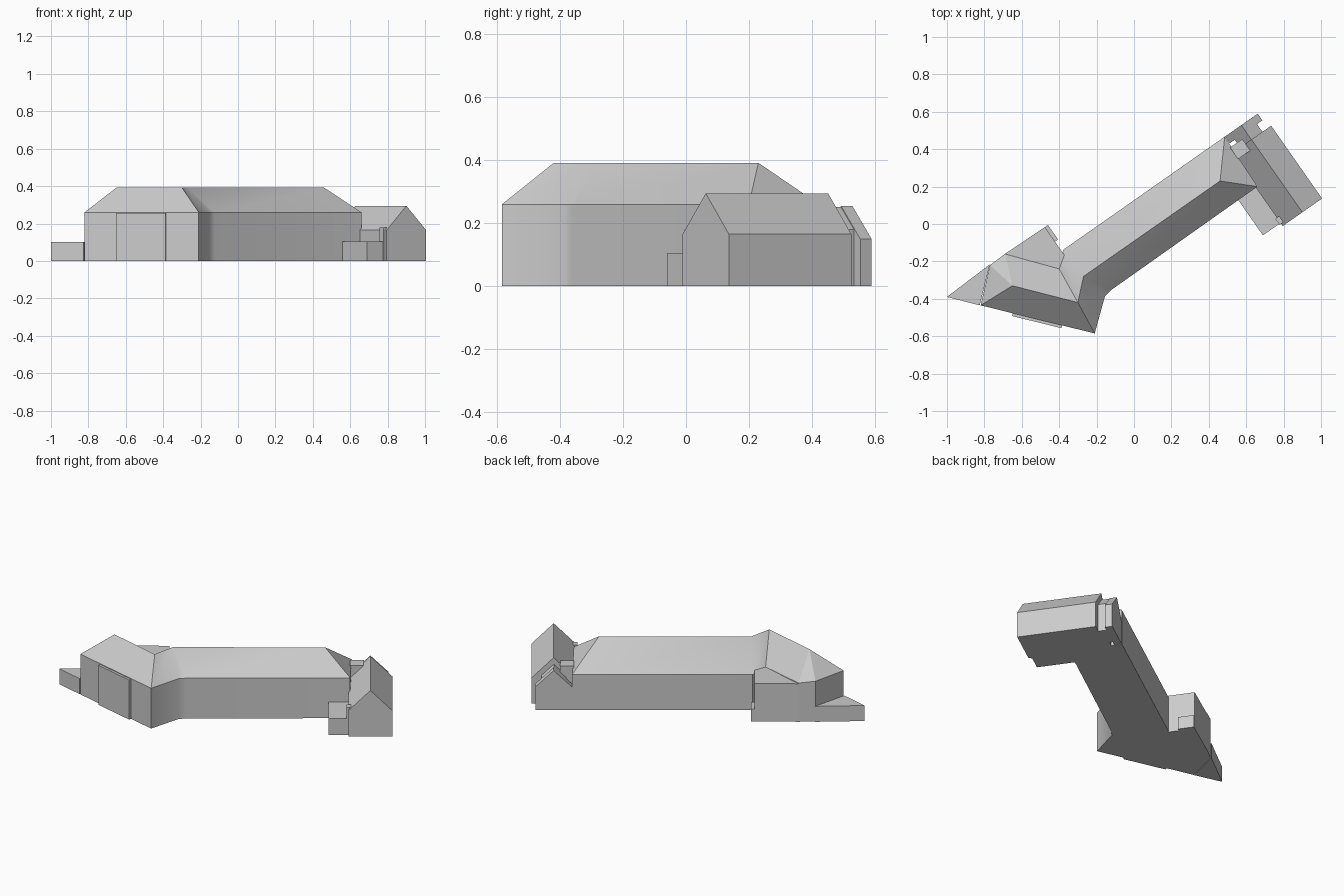
import bpy, bmesh
from math import radians, cos, sin
from mathutils import Vector

cube = bpy.data.objects.get("Cube")
if cube:
    bpy.data.objects.remove(cube, do_unlink=True)

grey = bpy.data.materials.new("plain_grey")
grey.use_nodes = True
GREY = (0.6, 0.6, 0.6, 1)
grey.diffuse_color = GREY
grey.node_tree.nodes["Principled BSDF"].inputs["Base Color"].default_value = GREY

TURN = radians(35)  # heading of the long hall


def hall(u, n):
    """Point given along (u) and across (n) the long hall."""
    return (u * cos(TURN) - n * sin(TURN), u * sin(TURN) + n * cos(TURN))


def finish(name, bm, smooth=False):
    bmesh.ops.recalc_face_normals(bm, faces=bm.faces)
    mesh = bpy.data.meshes.new(name)
    bm.to_mesh(mesh)
    bm.free()
    mesh.materials.append(grey)
    ob = bpy.data.objects.new(name, mesh)
    bpy.context.collection.objects.link(ob)
    if smooth:
        bpy.ops.object.select_all(action="DESELECT")
        ob.select_set(True)
        bpy.context.view_layer.objects.active = ob
        bpy.ops.object.shade_smooth_by_angle(angle=radians(30))
    return ob


def extrude(name, ring, offset):
    """Closed solid from a ring of 3D points moved by an offset."""
    bm = bmesh.new()
    a = [bm.verts.new(p) for p in ring]
    b = [bm.verts.new(Vector(p) + Vector(offset)) for p in ring]
    bm.faces.new(a)
    bm.faces.new(b)
    for i in range(len(a)):
        j = (i + 1) % len(a)
        bm.faces.new((a[i], a[j], b[j], b[i]))
    return finish(name, bm)


def prism(name, plan, height):
    return extrude(name, [(x, y, 0) for x, y in plan], (0, 0, height))


def block(name, u0, u1, n0, n1, height):
    prism(name, [hall(u0, n0), hall(u1, n0), hall(u1, n1), hall(u0, n1)], height)


def gable(name, u0, u1, n0, n1, eave, top):
    """Gabled house with its ridge running across the hall."""
    profile = [(u0, 0), (u1, 0), (u1, eave), ((u0 + u1) / 2, top), (u0, eave)]
    step = Vector(hall(0, n1 - n0)).to_3d()
    extrude(name, [(*hall(u, n0), z) for u, z in profile], step)


# Bent main building: walls under one hipped roof
eaves = [
    (-.82, -.435, .26), (-.21, -.585, .26), (-.155, -.385, .26), (-.125, -.355, .26),
    (.66, .20, .26), (.485, .467, .23), (*hall(-.39, .104), .23),
    (-.40, -.24, .245), (-.69, -.16, .25), (-.77, -.22, .26),
]
ridge = [(-.65, -.33), (-.30, -.42), (-.27, -.28), (.46, .23)]
bm = bmesh.new()
e = [bm.verts.new(p) for p in eaves]
g = [bm.verts.new((x, y, 0)) for x, y, _ in eaves]
r = [bm.verts.new((x, y, .392)) for x, y in ridge]
# Ridge points met by the roof plane above each wall
above = [(1, 0), (2, 1), (2,), (3, 2), (3,), (2, 3), (1, 2), (0, 1), (0,), (0,)]
for i, tops in enumerate(above):
    j = (i + 1) % len(e)
    bm.faces.new((g[i], g[j], e[j], e[i]))
    bm.faces.new([e[i], e[j]] + [r[k] for k in tops])
bm.faces.new(g)
finish("main_building", bm, smooth=True)

# Flat-roofed infill behind the bent wing
prism("rear_infill", [(-.69, -.16), (-.40, -.24), hall(-.40, .05),
                      hall(-.40, .165), hall(-.40, .26)], .245)
block("rear_step", -.41, -.38, .165, .26, .08)

# Low wedge at the far end of the wing
prism("low_wedge", [(-1, -.39), (-.825, -.435), (-.77, -.215)], .10)

# Shallow bay on the wing front
prism("front_bay", [(-.652, -.492), (-.388, -.557), (-.38, -.53), (-.645, -.465)], .255)

# Gabled end house with its lower rear gable
gable("end_house", .645, .902, -.465, .01, .165, .295)
gable("rear_gable", .667, .88, .06, .104, .15, .255)
gable("rear_link", .70, .845, 0, .07, .18, .252)

# Lean-to, corner pier and connector beside the end house
block("low_annex", .53, .65, -.445, -.20, .105)
block("corner_pier", .635, .67, -.45, -.41, .18)
block("roof_connector", .655, .735, -.035, .04, .255)
